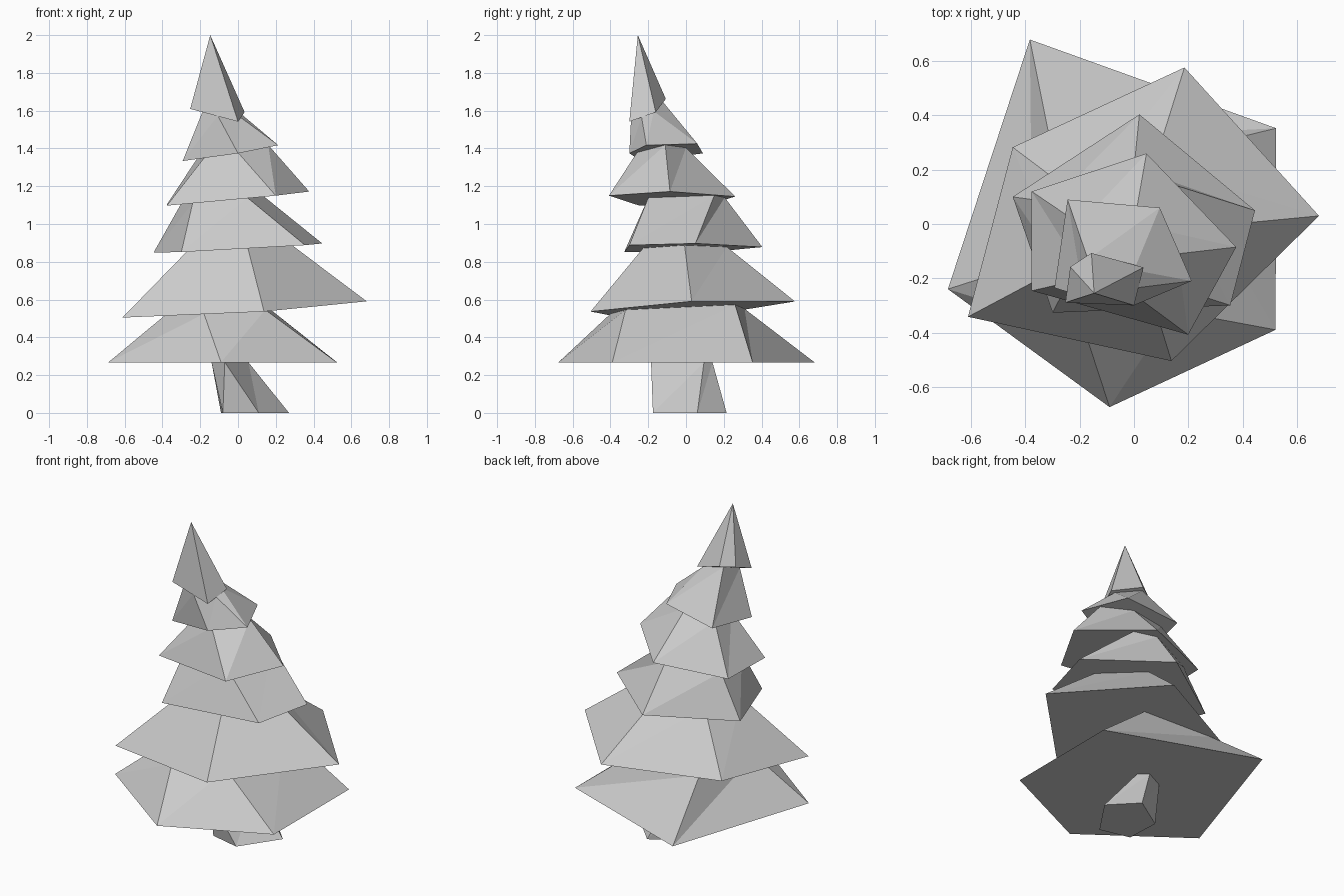
import bpy, bmesh

# Tilted cutting planes between the parts: z = a + b*x + c*y
LEVELS = [
    (0.0, 0.0, 0.0),
    (0.268, 0.0, 0.0),
    (0.553, 0.053, 0.047),
    (0.872, 0.055, 0.012),
    (1.137, 0.096, 0.015),
    (1.404, 0.16, 0.10),
    (1.668, -0.25, 0.42),
]


def on_plane(level, ring):
    a, b, c = LEVELS[level]
    return [(x, y, a + b * x + c * y) for x, y in ring]


def tier(name, level, base, top=None, apex=None):
    """Five-sided faceted frustum (or cone) between two tilted planes."""
    bm = bmesh.new()
    low = [bm.verts.new(p) for p in on_plane(level, base)]
    if apex:
        high = [bm.verts.new(apex)]
    else:
        high = [bm.verts.new(p) for p in on_plane(level + 1, top)]
        bm.faces.new(high)
    bm.faces.new(low)
    n = len(low)
    for i in range(n):
        j = (i + 1) % n
        if apex:
            bm.faces.new((low[i], low[j], high[0]))
        else:
            bm.faces.new((low[i], low[j], high[j]))
            bm.faces.new((low[i], high[j], high[i]))
    bmesh.ops.recalc_face_normals(bm, faces=bm.faces)
    mesh = bpy.data.meshes.new(name)
    bm.to_mesh(mesh)
    bm.free()
    bpy.context.collection.objects.link(bpy.data.objects.new(name, mesh))


# Leaning trunk
tier("trunk", 0,
     [(-0.08, -0.13), (0.11, -0.175), (0.27, 0.06), (0.12, 0.215), (-0.09, 0.08)],
     [(-0.14, -0.08), (-0.07, -0.185), (0.055, 0.095), (0.0, 0.14), (-0.12, 0.08)])

# Branch skirts, bottom to top
tier("branches_1", 1,
     [(-0.384, 0.68), (-0.686, -0.24), (-0.09, -0.675), (0.522, -0.39), (0.524, 0.353)],
     [(-0.31, 0.31), (-0.375, -0.14), (-0.18, -0.40), (0.145, -0.32), (0.14, 0.26)])

skirt_2 = [(0.186, 0.577), (-0.447, 0.283), (-0.612, -0.342), (0.138, -0.505), (0.682, 0.03)]
tier("branches_2", 2, skirt_2,
     [(0.43 * x - 0.007, 0.41 * y - 0.02) for x, y in skirt_2])

tier("branches_3", 3,
     [(0.02, 0.404), (-0.447, 0.10), (-0.30, -0.327), (0.355, -0.30), (0.446, 0.05)],
     [(0.0, 0.205), (-0.30, 0.08), (-0.24, -0.21), (0.05, -0.20), (0.13, 0.15)])

tier("branches_4", 4,
     [(0.046, 0.26), (-0.377, 0.12), (-0.377, -0.246), (0.20, -0.408), (0.377, -0.085)],
     [(0.0, 0.0), (-0.20, 0.0), (-0.175, -0.20), (0.0, -0.26), (0.16, -0.11)])

tier("branches_5", 5,
     [(0.095, 0.06), (-0.245, 0.09), (-0.293, -0.235), (0.0, -0.30), (0.213, -0.21)],
     [(0.0, -0.17), (-0.17, -0.13), (-0.185, -0.27), (-0.107, -0.29), (0.01, -0.235)])

# Pointed tip
tier("tree_tip", 6,
     [(-0.157, -0.107), (-0.235, -0.158), (-0.253, -0.29), (0.0, -0.30), (0.035, -0.16)],
     apex=(-0.147, -0.255, 2.0))
